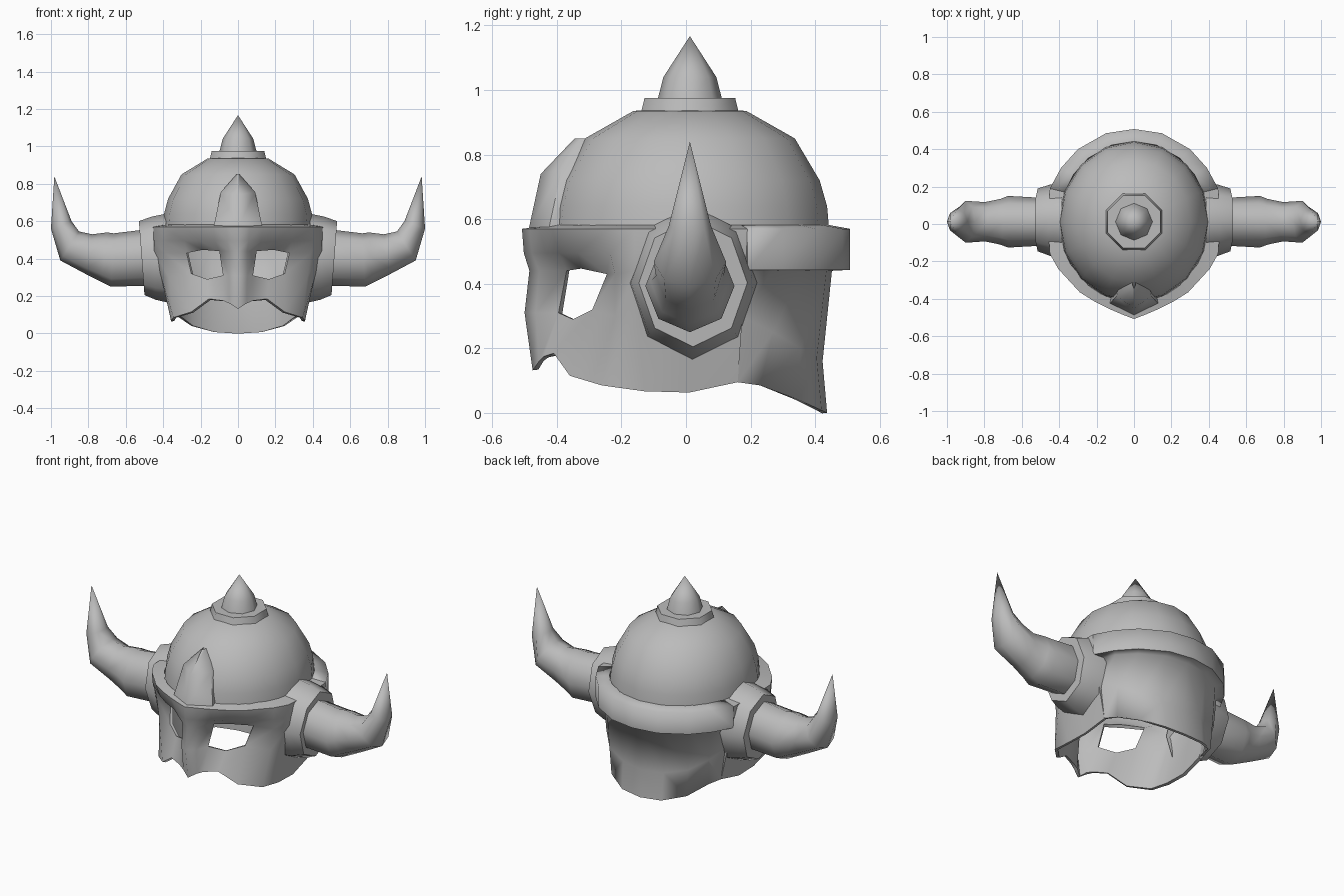
import bpy, bmesh, math
from mathutils import Vector

if "Cube" in bpy.data.objects:
    bpy.data.objects.remove(bpy.data.objects["Cube"])

steel = bpy.data.materials.new("steel_grey")
steel.diffuse_color = (0.5, 0.5, 0.5, 1)
steel.use_nodes = True
steel.node_tree.nodes["Principled BSDF"].inputs["Base Color"].default_value = steel.diffuse_color
CY = 0.012  # centre line of dome, spike and horns


def make(name, verts, faces, mirror=False, thick=0, angle=45):
    me = bpy.data.meshes.new(name)
    me.from_pydata(verts, [], faces)
    me.materials.append(steel)
    ob = bpy.data.objects.new(name, me)
    bpy.context.collection.objects.link(ob)
    bpy.ops.object.select_all(action='DESELECT')
    ob.select_set(True)
    bpy.context.view_layer.objects.active = ob
    if mirror:
        ob.modifiers.new("mirror", 'MIRROR')
        bpy.ops.object.modifier_apply(modifier="mirror")
    if thick:
        so = ob.modifiers.new("wall", 'SOLIDIFY')
        so.thickness, so.offset = thick, -1
        bpy.ops.object.modifier_apply(modifier="wall")
    bpy.ops.object.shade_smooth_by_angle(angle=math.radians(angle))
    return ob


def sheet(name, cols, holes=(), **kw):
    """Skin a grid of columns, each listed from bottom to top."""
    n = len(cols[0])
    verts = [p for c in cols for p in c]
    faces = [(c * n + r, (c + 1) * n + r, (c + 1) * n + r + 1, c * n + r + 1)
             for c in range(len(cols) - 1) for r in range(n - 1) if (c, r) not in holes]
    return make(name, verts, faces, **kw)


def loft(name, rings, tip=None, **kw):
    """Skin closed rings, ending in a point or a flat cap."""
    n = len(rings[0])
    verts = [p for r in rings for p in r]
    faces = [(k * n + i, k * n + (i + 1) % n, (k + 1) * n + (i + 1) % n, (k + 1) * n + i)
             for k in range(len(rings) - 1) for i in range(n)]
    b = (len(rings) - 1) * n
    if tip:
        verts.append(tip)
        faces += [(b + i, b + (i + 1) % n, len(verts) - 1) for i in range(n)]
    else:
        faces.append(tuple(b + i for i in range(n)))
    return make(name, verts, faces, **kw)


def flat_ring(r, z, n, sx=1.0, turn=0.0):
    return [(sx * r * math.cos(math.tau * i / n + turn),
             CY + r * math.sin(math.tau * i / n + turn), z) for i in range(n)]


def ledge(p):
    """Point on the dome base nearest to a rim point."""
    a = math.atan2(p[1] - CY, p[0])
    x = 0.40 * math.cos(a)
    return (0.0 if abs(x) < 1e-5 else x, CY + 0.43 * math.sin(a), 0.582)


def brow(a, b):
    """Point that makes the brow overhang the eye between eye row a and rim b."""
    return (a[0] + (b[0] - a[0]) * 0.75, a[1] + (b[1] - a[1]) * 0.75, 0.495)


# dome
dome_profile = [(0.432, 0.56), (0.425, 0.64), (0.402, 0.72), (0.325, 0.85), (0.175, 0.935)]
loft("dome", [flat_ring(r, z, 16, 0.93) for r, z in dome_profile], tip=(0, CY, 0.95))

# cap plate and top spike
loft("cap_plate", [flat_ring(r, z, 8, 1, math.pi / 8) for r, z in
                   [(0.165, 0.925), (0.152, 0.975)]], angle=70)
loft("top_spike", [flat_ring(r, z, 8) for r, z in [(0.1, 0.97), (0.082, 1.04)]],
     tip=(0, CY, 1.167), angle=60)

# face guard with eye openings: each column runs from lower edge to brow rim
face = [
    [(0, -.475, .132), (0, -.50, .31), (0, -.485, .44), (0, -.508, .57)],
    [(.045, -.455, .16), (.05, -.465, .31), (.05, -.455, .44), (.06, -.485, .57)],
    [(.08, -.44, .175), (.08, -.395, .31), (.10, -.37, .44), (.13, -.455, .57)],
    [(.155, -.41, .185), (.165, -.35, .29), (.19, -.325, .447), (.21, -.415, .57)],
    [(.25, -.36, .115), (.25, -.29, .32), (.275, -.245, .43), (.29, -.365, .57)],
    [(.345, -.26, .085), (.37, -.22, .30), (.39, -.22, .43), (.405, -.24, .57)],
    [(.358, -.13, .067), (.41, -.145, .30), (.45, -.155, .44), (.45, -.16, .57)],
    [(.358, .01, .063), (.405, .01, .30), (.43, .01, .44), (.46, .01, .57)],
    [(.345, .16, .095), (.40, .175, .30), (.43, .185, .44), (.45, .19, .57)],
]
sheet("face_guard", [c[:3] + [brow(c[2], c[3]), c[3], ledge(c[3])] for c in face],
      holes={(2, 1), (3, 1)}, mirror=True, thick=0.018, angle=65)

# neck guard and overhanging back band: lower, middle, upper, band outline
neck = [
    [(.345, .16, .095), (.385, .17, .30), (.40, .18, .44), (.45, .19)],
    [(.315, .23, .085), (.34, .27, .25), (.36, .27, .44), (.39, .30)],
    [(.25, .35, .04), (.26, .355, .2), (.275, .36, .44), (.30, .40)],
    [(.13, .42, .008), (.135, .405, .17), (.145, .435, .44), (.15, .485)],
    [(0, .437, 0), (0, .423, .16), (0, .452, .44), (0, .508)],
]
cols = []
for *low, (x, y) in neck:
    cols.append(low + [(x, y, 0.443), (x, y, 0.57), ledge((x, y))])
sheet("neck_guard", cols, mirror=True, thick=0.015, angle=86)

# brow crest: ridged pointed plate
crest = [
    [(0, -.487, .57), (0, -.45, .74), (0, -.345, .85)],
    [(.13, -.425, .57), (.092, -.385, .755), (.008, -.325, .85)],
    [(.12, -.36, .57), (.08, -.32, .74), (0, -.26, .845)],
]
sheet("brow_crest", crest, mirror=True, angle=60)


# horn mounts and horns: rings given by upper point, lower point and half width
def side_ring(top, bottom, half, cy=CY, n=8):
    t, b = Vector((top[0], cy, top[1])), Vector((bottom[0], cy, bottom[1]))
    mid, up = (t + b) / 2, (t - b) / 2
    return [tuple(mid + up * math.cos(math.tau * i / n)
                  - Vector((0, half * math.sin(math.tau * i / n), 0))) for i in range(n)]


mount = [side_ring((.385, .64), (.375, .165), .20, .02),
         side_ring((.46, .625), (.44, .18), .19, .02),
         side_ring((.53, .60), (.50, .205), .168, .022)]
loft("horn_mount", mount, mirror=True, angle=60)

horn = [side_ring((.50, .555), (.49, .255), .128),
        side_ring((.665, .535), (.68, .25), .138),
        side_ring((.70, .54), (.73, .275), .122),
        side_ring((.78, .53), (.815, .318), .105),
        side_ring((.85, .545), (.95, .39), .112),
        side_ring((.89, .60), (1.0, .56), .065)]
loft("horn", horn, tip=(.982, CY, .84), mirror=True, angle=60)
